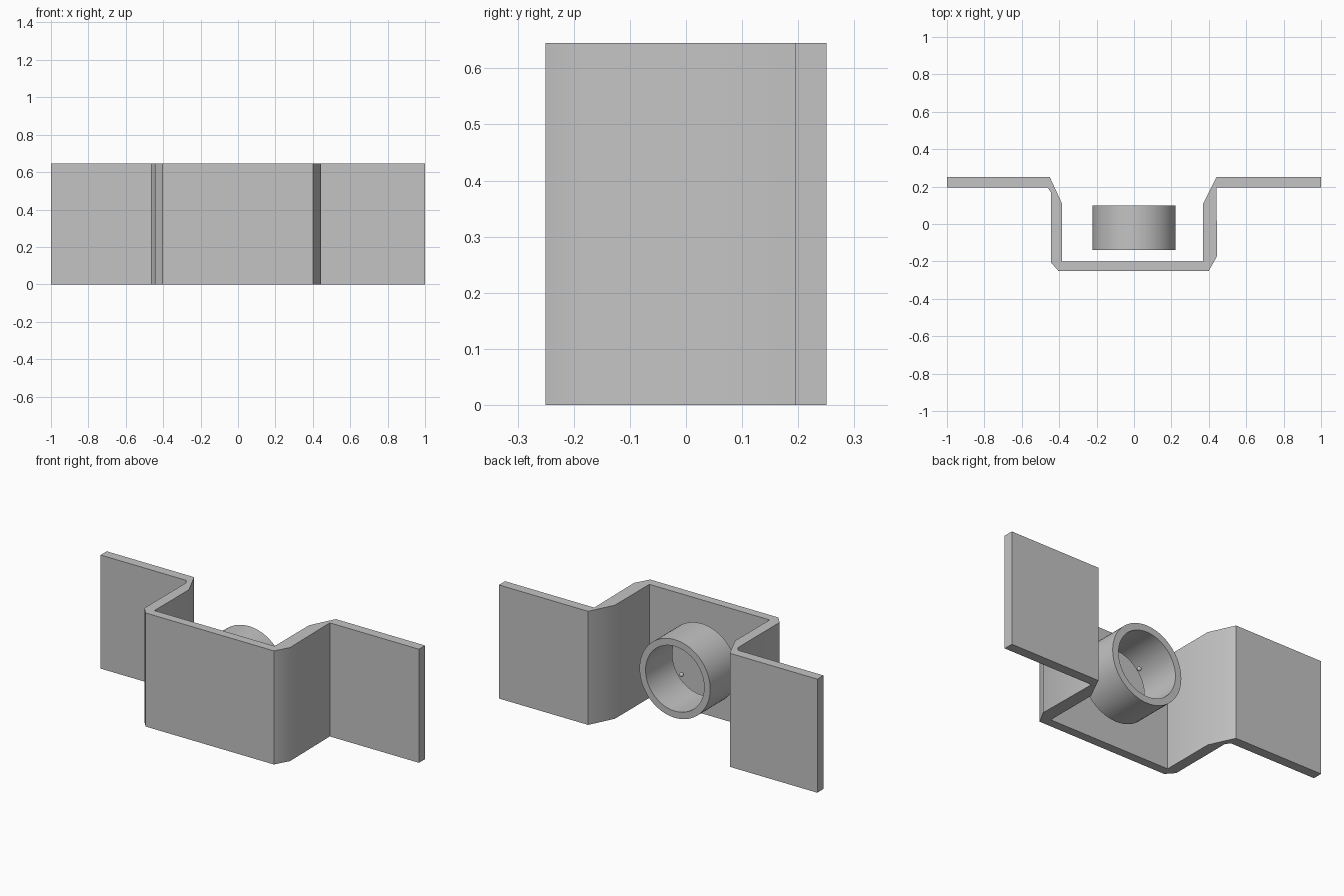
import bpy
import bmesh
from math import radians, tau
from mathutils import Matrix, Vector

cube = bpy.data.objects.get("Cube")
if cube:
    bpy.data.objects.remove(cube, do_unlink=True)

HEIGHT = 0.645
MID = HEIGHT / 2

grey = bpy.data.materials.new("plain_grey")
grey.use_nodes = True
colour = (0.55, 0.55, 0.55, 1)
grey.diffuse_color = colour
for node in grey.node_tree.nodes:
    if node.type == 'BSDF_PRINCIPLED':
        node.inputs["Base Color"].default_value = colour


def make_object(name, bm):
    """Turn a bmesh into a smooth object with sharp edges kept."""
    bmesh.ops.recalc_face_normals(bm, faces=bm.faces)
    mesh = bpy.data.meshes.new(name)
    bm.to_mesh(mesh)
    bm.free()
    mesh.materials.append(grey)
    obj = bpy.data.objects.new(name, mesh)
    bpy.context.collection.objects.link(obj)
    bpy.ops.object.select_all(action='DESELECT')
    obj.select_set(True)
    bpy.context.view_layer.objects.active = obj
    bpy.ops.object.shade_smooth_by_angle(angle=radians(36))
    return obj


# Bent bracket: plan outline, back edge then front edge, extruded upwards
back_edge = [(-1, 0.25), (-0.45, 0.25), (-0.385, 0.11), (-0.385, -0.2),
             (0.37, -0.2), (0.37, 0.11), (0.44, 0.25), (1, 0.25)]
front_edge = [(1, 0.195), (0.44, 0.195), (0.445, -0.17), (0.4, -0.25),
              (-0.405, -0.25), (-0.445, -0.205), (-0.445, 0.17),
              (-0.462, 0.195), (-1, 0.195)]
bm = bmesh.new()
base = bm.faces.new([bm.verts.new((x, y, 0)) for x, y in back_edge + front_edge])
top = bmesh.ops.extrude_face_region(bm, geom=[base], use_keep_orig=True)
bmesh.ops.translate(bm, vec=(0, 0, HEIGHT),
                    verts=[v for v in top["geom"] if isinstance(v, bmesh.types.BMVert)])
make_object("bent_bracket", bm)

# Open tube: a wall section spun around the y axis
bm = bmesh.new()
section = [(0.222, -0.14), (0.222, 0.1), (0.184, 0.1), (0.184, -0.14)]
verts = [bm.verts.new((r, y, MID)) for r, y in section]
edges = [bm.edges.new((verts[i], verts[(i + 1) % 4])) for i in range(4)]
bmesh.ops.spin(bm, geom=verts + edges, cent=Vector((0, 0, MID)), axis=(0, 1, 0),
               angle=tau, steps=64, use_duplicate=False)
bmesh.ops.remove_doubles(bm, verts=bm.verts, dist=0.0005)
make_object("open_tube", bm)

# Tiny bead floating on the tube axis
bm = bmesh.new()
bmesh.ops.create_uvsphere(bm, u_segments=16, v_segments=8, radius=0.012,
                          matrix=Matrix.Translation((0, 0.04, MID)))
make_object("centre_bead", bm)
